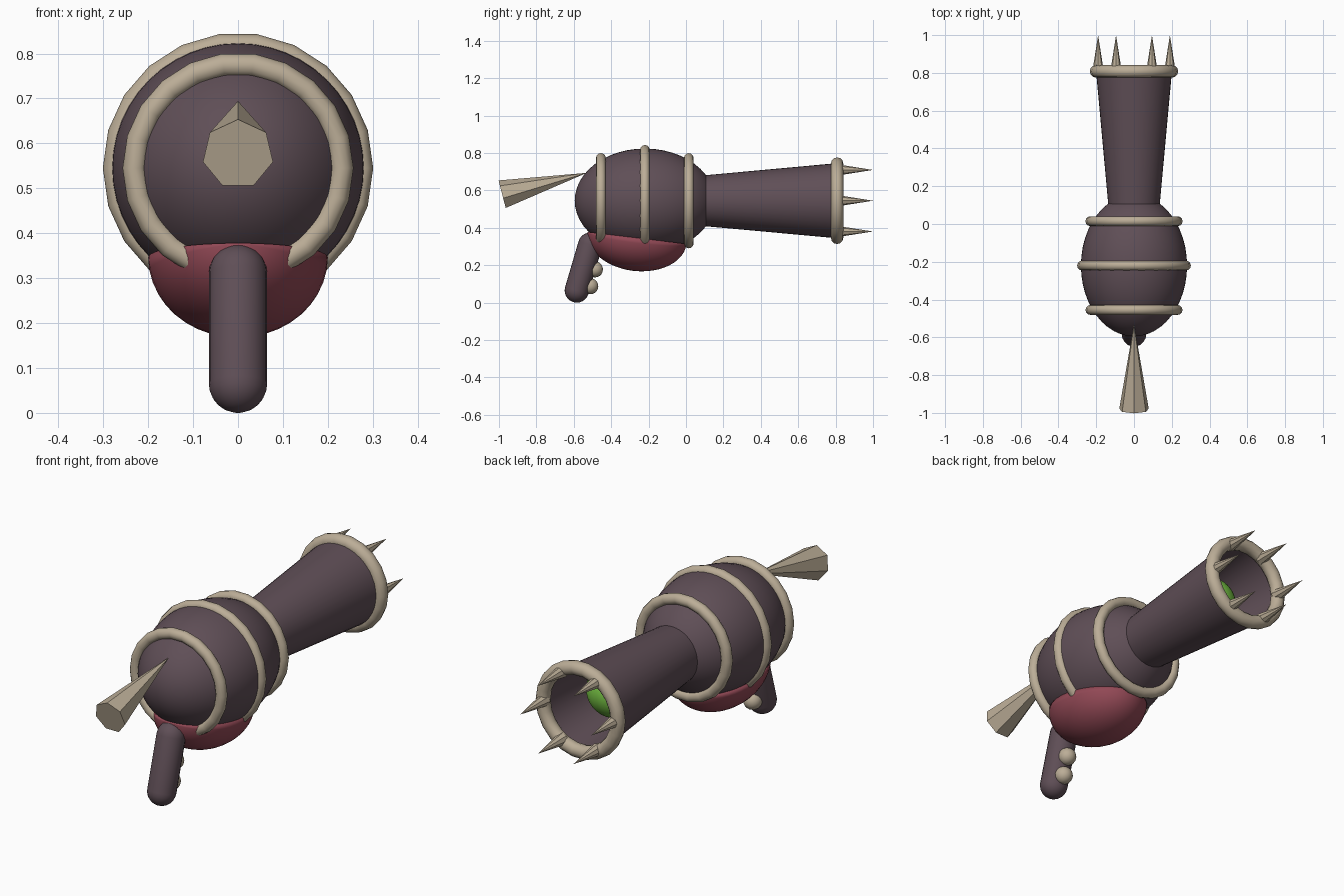
import bpy, bmesh, math
from mathutils import Vector

if "Cube" in bpy.data.objects:
    bpy.data.objects.remove(bpy.data.objects["Cube"])


def material(name, rgb):
    m = bpy.data.materials.new(name)
    m.use_nodes = True
    m.diffuse_color = (*rgb, 1)
    m.node_tree.nodes["Principled BSDF"].inputs["Base Color"].default_value = (*rgb, 1)
    return m


PURPLE = material("dusky purple", (0.115, 0.077, 0.094))
BONE = material("bone", (0.50, 0.42, 0.31))
RED = material("deep red", (0.29, 0.066, 0.092))
GREEN = material("bright green", (0.19, 0.56, 0.06))
AXIS_Z = 0.545  # height of the barrel axis


def finish(name, mat, angle=40):
    ob = bpy.context.object
    ob.name = ob.data.name = name
    ob.data.materials.append(mat)
    if angle:
        bpy.ops.object.shade_smooth_by_angle(angle=math.radians(angle))
    return ob


def ball(name, mat, loc, scale, segments=32, rings=16):
    bpy.ops.mesh.primitive_uv_sphere_add(segments=segments, ring_count=rings, radius=1,
                                         location=loc, rotation=(math.pi / 2, 0, 0))
    ob = bpy.context.object
    ob.scale = (scale[0], scale[2], scale[1])
    bpy.ops.object.transform_apply(location=False, rotation=True, scale=True)
    return finish(name, mat)


def ring(name, y, major, minor):
    bpy.ops.mesh.primitive_torus_add(major_segments=22, minor_segments=12, major_radius=major,
                                     minor_radius=minor, location=(0, y, AXIS_Z),
                                     rotation=(math.pi / 2, 0, 0))
    return finish(name, BONE)


def lathe(name, mat, profile, start, end, steps=32):
    """Spin (radius, height) points about the line from start to end."""
    bm = bmesh.new()
    vs = [bm.verts.new((r, 0, h)) for r, h in profile]
    edges = [bm.edges.new(pair) for pair in zip(vs, vs[1:])]
    bmesh.ops.spin(bm, geom=vs + edges, cent=(0, 0, 0), axis=(0, 0, 1),
                   angle=2 * math.pi, steps=steps)
    bmesh.ops.remove_doubles(bm, verts=bm.verts, dist=0.0005)
    bmesh.ops.recalc_face_normals(bm, faces=bm.faces)
    me = bpy.data.meshes.new(name)
    bm.to_mesh(me)
    bm.free()
    ob = bpy.data.objects.new(name, me)
    bpy.context.collection.objects.link(ob)
    ob.location = start
    ob.rotation_euler = (Vector(end) - Vector(start)).to_track_quat('Z', 'Y').to_euler()
    bpy.ops.object.select_all(action='DESELECT')
    bpy.context.view_layer.objects.active = ob
    ob.select_set(True)
    return finish(name, mat)


def spike(name, base, tip, radius, sides):
    base, tip = Vector(base), Vector(tip)
    bpy.ops.mesh.primitive_cone_add(vertices=sides, radius1=radius, radius2=0,
                                    depth=(tip - base).length, location=(base + tip) / 2,
                                    rotation=(tip - base).to_track_quat('Z', 'Y').to_euler())
    return finish(name, BONE, 0)


# Rounded body with three bands
ball("body", PURPLE, (0, -0.22, AXIS_Z), (0.281, 0.375, 0.279), 48, 24)
for name, y, major in (("rear_band", -0.455, 0.231), ("middle_band", -0.22, 0.275),
                       ("fore_band", 0.015, 0.231)):
    ring(name, y, major, 0.026)

# Flared hollow barrel, its rim and the ball inside it
lathe("barrel", PURPLE, [(0.136, 0), (0.201, 0.71), (0.191, 0.71), (0.126, 0), (0.136, 0)],
      (0, 0.1, AXIS_Z), (0, 1, AXIS_Z), 40)
ring("muzzle_rim", 0.808, 0.201, 0.033)
ball("glowing_ball", GREEN, (0, 0.54, AXIS_Z), (0.13, 0.13, 0.13))

# Teeth around the muzzle
for i in range(6):
    a = i * math.pi / 3
    x, z = 0.19 * math.cos(a), AXIS_Z + 0.19 * math.sin(a)
    spike(f"muzzle_tooth_{i + 1}", (x, 0.81, z), (x, 1.0, z), 0.03, 8)

# Horn whose point is sunk into the back of the body
spike("rear_horn", (0, -0.982, 0.576), (0, -0.53, 0.694), 0.08, 7)

# Half-ellipsoid pouch slung under the body
pouch = ball("pouch", RED, (0, -0.262, 0.346), (0.2, 0.267, 0.177), 40, 24)
bm = bmesh.new()
bm.from_mesh(pouch.data)
cut = bmesh.ops.bisect_plane(bm, geom=bm.verts[:] + bm.edges[:] + bm.faces[:], dist=0.0001,
                             plane_co=(0, 0, 0), plane_no=(0, 0, 1), clear_outer=True)
bmesh.ops.holes_fill(bm, edges=[e for e in bm.edges if e.is_boundary], sides=0)
bm.to_mesh(pouch.data)
bm.free()
pouch.rotation_euler.x = -0.12

# Capsule grip with two finger beads
low, high = Vector((0, -0.584, 0.065)), Vector((0, -0.512, 0.31))
length, r = (high - low).length, 0.065
arc = [math.radians(a) for a in range(-90, 1, 15)]
profile = [(r * math.cos(a), r * math.sin(a)) for a in arc]
profile += [(x, length - z) for x, z in reversed(profile)]
lathe("grip", PURPLE, profile, low, high, 20)
for name, y, z in (("upper_bead", -0.487, 0.178), ("lower_bead", -0.512, 0.088)):
    ball(name, BONE, (0, y, z), (0.043, 0.043, 0.043), 16, 10)
